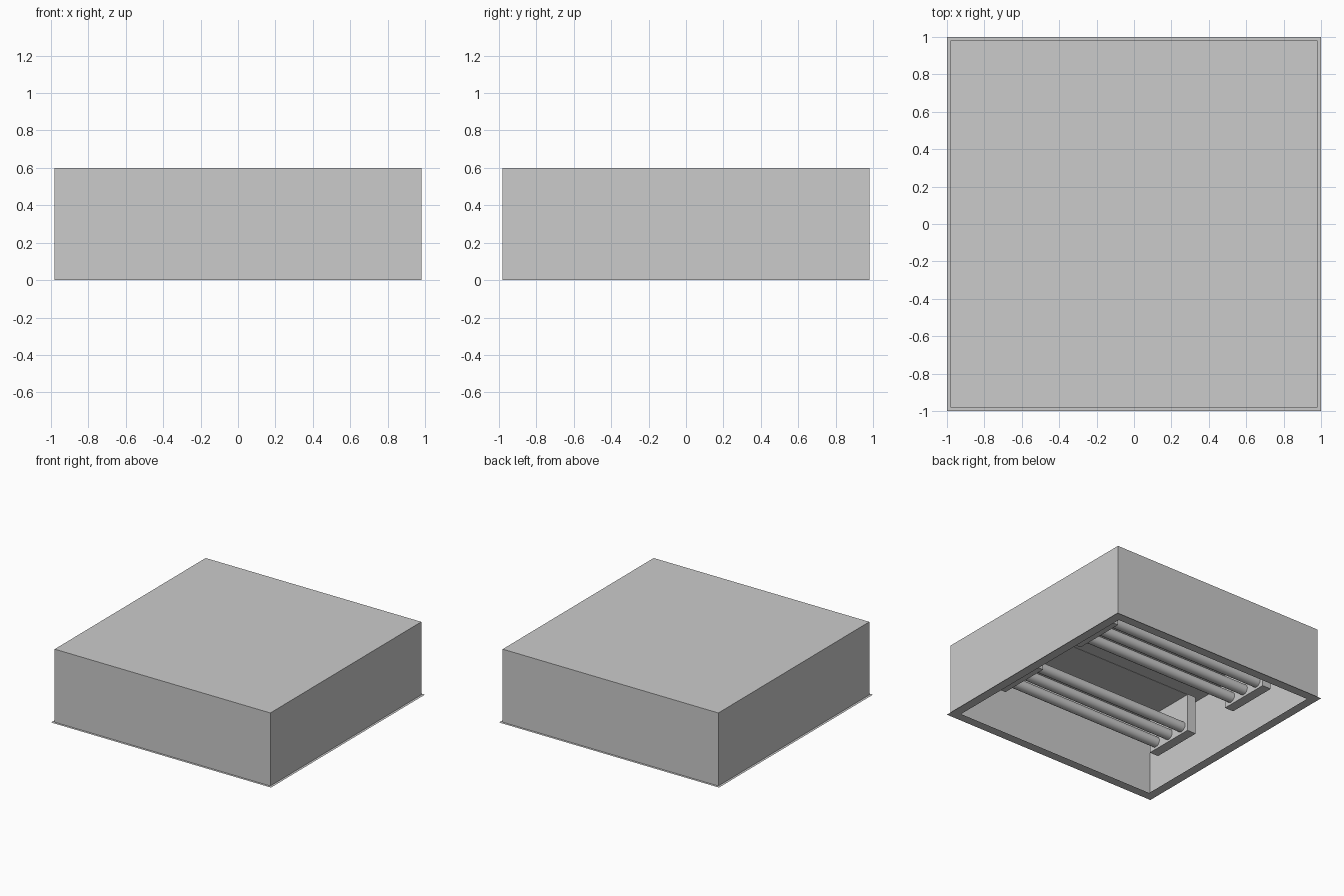
import bpy, bmesh
from math import pi

if "Cube" in bpy.data.objects:
    bpy.data.objects.remove(bpy.data.objects["Cube"])


def finish(name, bm):
    mesh = bpy.data.meshes.new(name)
    bm.to_mesh(mesh)
    bm.free()
    obj = bpy.data.objects.new(name, mesh)
    bpy.context.collection.objects.link(obj)
    return obj


def box(name, x0, x1, y0, y1, z0, z1, open_bottom=False):
    bm = bmesh.new()
    bmesh.ops.create_cube(bm, size=1)
    for v in bm.verts:
        v.co = (x1 if v.co.x > 0 else x0, y1 if v.co.y > 0 else y0,
                z1 if v.co.z > 0 else z0)
    if open_bottom:
        low = [f for f in bm.faces if f.calc_center_median().z < z0 + 1e-5]
        bmesh.ops.delete(bm, geom=low, context='FACES_ONLY')
    return finish(name, bm)


# Sheet metal housing, open underneath
box("housing", -0.98, 0.98, -0.98, 0.98, 0, 0.6, open_bottom=True)

# Flat rim around the opening
bm = bmesh.new()
corners = [(-1, -1), (1, -1), (1, 1), (-1, 1)]
outer = [bm.verts.new((x, y, 0)) for x, y in corners]
inner = [bm.verts.new((x * 0.925, y * 0.925, 0)) for x, y in corners]
for i in range(4):
    j = (i + 1) % 4
    bm.faces.new((outer[i], inner[i], inner[j], outer[j]))
finish("rim", bm)

# Two lamp brackets, each with end sockets and three tubes
for side, label in ((-1, "front"), (1, "back")):
    y0, y1 = sorted((side * 0.22, side * 0.66))
    box(label + "_bracket_plate", -0.79, 0.79, y0, y1, 0.464, 0.47)
    for end, end_label in ((-1, "left"), (1, "right")):
        x0, x1 = sorted((end * 0.71, end * 0.79))
        box(f"{label}_{end_label}_socket", x0, x1, y0, y1, 0.154, 0.464)
    for i in range(3):
        bpy.ops.mesh.primitive_cylinder_add(
            vertices=16, radius=0.042, depth=1.42,
            location=(0, side * (0.29 + 0.15 * i), 0.214), rotation=(0, pi / 2, 0))
        bpy.context.object.name = f"{label}_tube_{i + 1}"
        bpy.ops.object.shade_smooth_by_angle()
